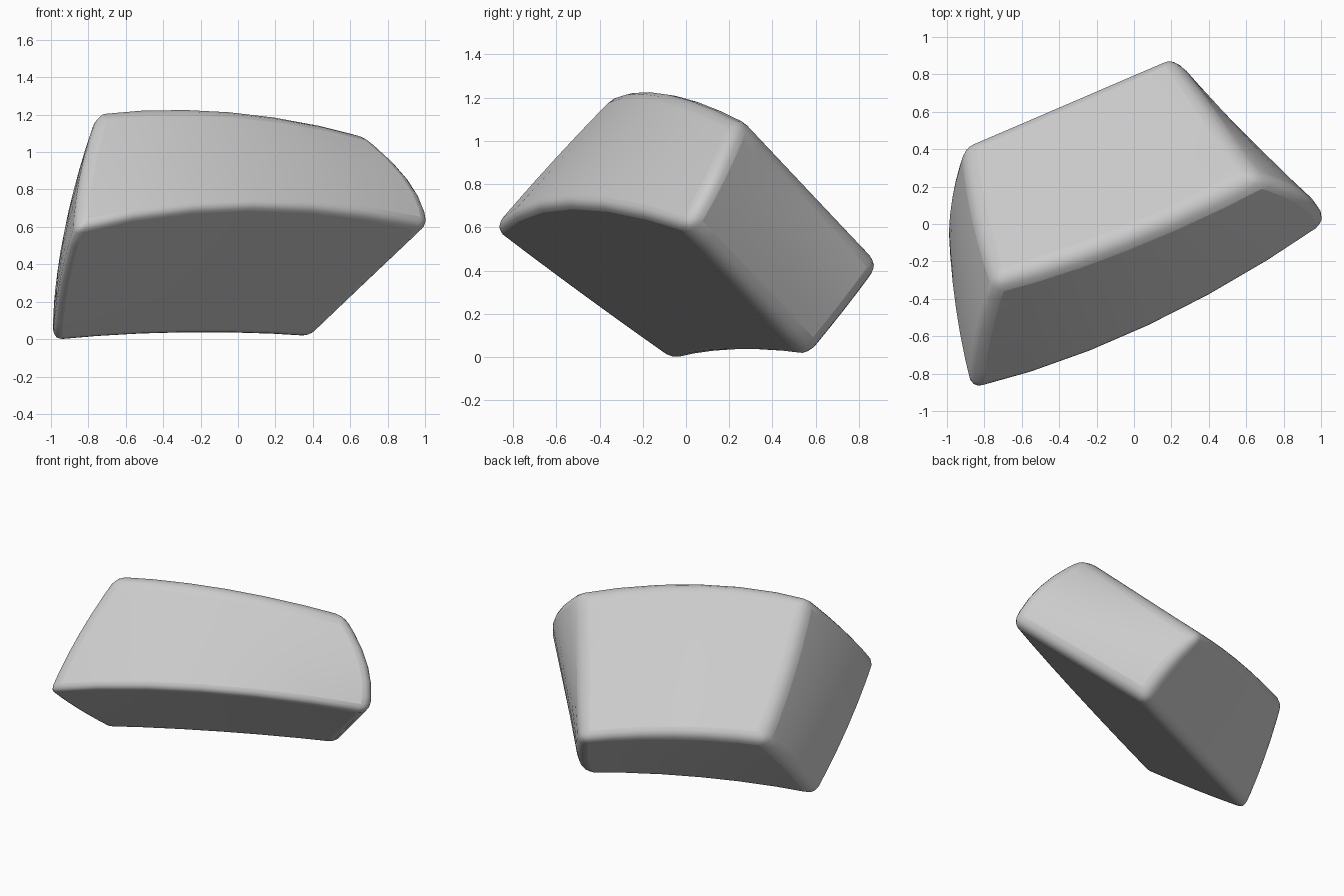
import bpy
import bmesh
from mathutils import Vector

cube = bpy.data.objects.get("Cube")
if cube:
    bpy.data.objects.remove(cube, do_unlink=True)

# Corners keyed by side: L/R end, F/B front or back, D/U lower or upper
CORNERS = {
    "LFD": (-0.87, -0.90, 0.59), "RFD": (1.04, 0.00, 0.60),
    "LFU": (-0.74, -0.31, 1.24), "RFU": (0.65, 0.25, 1.12),
    "LBD": (-0.99, -0.05, -0.03), "RBD": (0.40, 0.57, -0.01),
    "LBU": (-0.91, 0.43, 0.53), "RBU": (0.20, 0.91, 0.42),
}
# Arch of each long edge
BOWS = {"FD": (0, -0.11, 0.12), "FU": (0, -0.05, 0.07),
        "BD": (0, -0.03, 0.03), "BU": (0, 0, 0.04)}


def place(co):
    """Map a point of the unit block to the tapered, arched block."""
    u, v, w = co
    p = Vector()
    for fb, sv in (("F", -1), ("B", 1)):
        for du, sw in (("D", -1), ("U", 1)):
            f = (1 + sv * v) * (1 + sw * w) / 4
            edge = Vector(CORNERS["L" + fb + du]).lerp(
                Vector(CORNERS["R" + fb + du]), (u + 1) / 2)
            p += f * (edge + Vector(BOWS[fb + du]) * (1 - u * u))
    # Both ends swell; the right one mostly along its front edge
    if u > 0:
        swell = (0.06 - 0.03 * v) * (1 - w * w)
        return p + Vector((1, 0.2, 0)) * u * swell
    swell = 0.03 * (1 - w * w) + 0.025 * (1 - v * v)
    return p + Vector((0.9, 0.4, 0)) * u * swell


def edge_wear(mid):
    """Bevel weight by which edge of the block the point lies on."""
    if mid.y < -0.9 and mid.z > 0.9:
        return 0.9      # upper front ridge
    if mid.x > 0.9 and mid.y > -0.4 and mid.z < -0.9:
        return 0.9      # lower right edge
    if mid.z < -0.9 and (mid.y < -0.9 or mid.x < -0.9):
        return 0.5      # lower front and lower left edges
    return 0.65


# Stone block
bm = bmesh.new()
bmesh.ops.create_cube(bm, size=2)
bmesh.ops.subdivide_edges(bm, edges=bm.edges[:], cuts=5, use_grid_fill=True)
weights = bm.edges.layers.float.new("bevel_weight_edge")
for e in bm.edges:
    if e.calc_face_angle(0) > 1:
        e[weights] = edge_wear((e.verts[0].co + e.verts[1].co) / 2)
for vert in bm.verts:
    vert.co = place(vert.co)
bmesh.ops.recalc_face_normals(bm, faces=bm.faces[:])
mesh = bpy.data.meshes.new("stone_block")
bm.to_mesh(mesh)
bm.free()
block = bpy.data.objects.new("stone_block", mesh)
bpy.context.collection.objects.link(block)

# Worn edges
bevel = block.modifiers.new("worn_edges", "BEVEL")
bevel.limit_method = "WEIGHT"
bevel.width = 0.1
bevel.segments = 4

# Plain grey stone
grey = bpy.data.materials.new("stone_grey")
grey.use_nodes = True
color = (0.6, 0.6, 0.6, 1)
grey.diffuse_color = color
grey.node_tree.nodes["Principled BSDF"].inputs["Base Color"].default_value = color
mesh.materials.append(grey)

bpy.context.view_layer.objects.active = block
block.select_set(True)
bpy.ops.object.shade_smooth_by_angle(angle=0.9)
